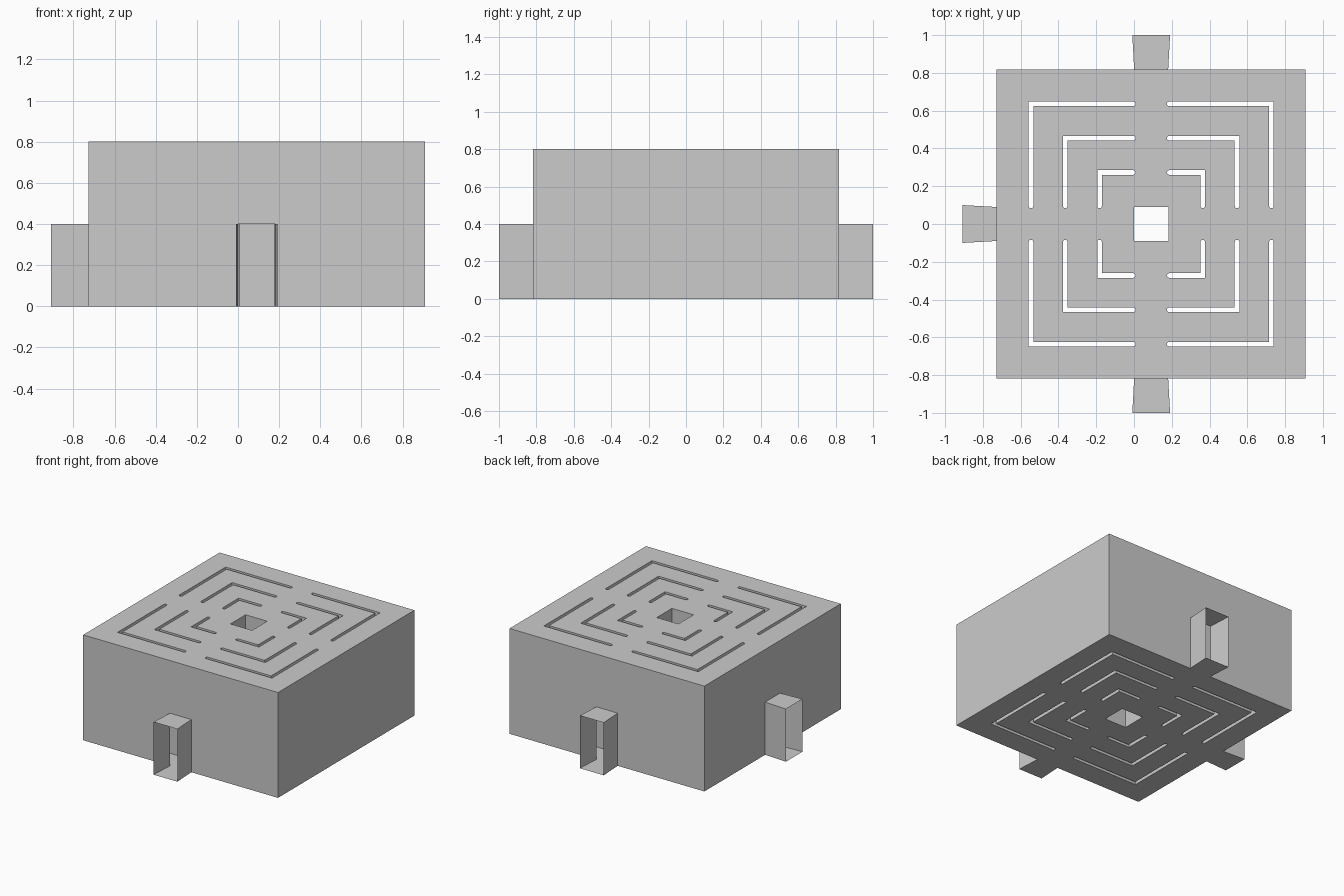
import bpy, bmesh

if "Cube" in bpy.data.objects:
    bpy.data.objects.remove(bpy.data.objects["Cube"])

CELL = 2 / 11            # maze grid unit
CX = CELL / 2            # centre of the chamber in x
R = 4.5 * CELL           # half width of the chamber
H, DOOR_H = 0.8, 0.4     # chamber and doorway heights
D, FLARE = 0.09, 0.1     # doorway half width at the wall and at its mouth


def make(name, bm):
    bmesh.ops.remove_doubles(bm, verts=bm.verts, dist=1e-5)
    bmesh.ops.recalc_face_normals(bm, faces=bm.faces)
    mesh = bpy.data.meshes.new(name)
    bm.to_mesh(mesh)
    bm.free()
    ob = bpy.data.objects.new(name, mesh)
    ob.location.x = CX
    bpy.context.collection.objects.link(ob)
    return ob


def pairs(loop):
    return zip(loop, loop[1:] + loop[:1])


def quad(bm, a, b, z0, z1):
    bm.faces.new([bm.verts.new(p) for p in
                  ((*a, z0), (*b, z0), (*b, z1), (*a, z1))])


def plate(name, loops, z):
    """Flat slab surface: outline filled around its holes."""
    bm = bmesh.new()
    edges = []
    for loop in loops:
        vs = [bm.verts.new((x, y, z)) for x, y in loop]
        edges += [bm.edges.new(e) for e in pairs(vs)]
    bmesh.ops.triangle_fill(bm, use_beauty=True, use_dissolve=False,
                            edges=edges, normal=(0, 0, 1))
    return make(name, bm)


def l_wall(r, sx, sy):
    """Outline of one L-shaped hollow wall with rounded ends."""
    w = 0.0125
    tip = [(0.096, w), (0.088, 0.010), (0.084, 0.005),
           (0.084, -0.005), (0.088, -0.010), (0.096, -w)]
    pts = [(r + w, r + w)] + [(t, r + o) for t, o in tip]
    pts += [(r - w, r - w)] + [(r + o, t) for t, o in reversed(tip)]
    return [(x * sx, y * sy) for x, y in pts]


# Plan outlines
outline = [(-R, -R), (-D, -R), (D, -R), (R, -R), (R, R), (D, R),
           (-D, R), (-R, R), (-R, D), (-R, -D)]
door_edges = (1, 5, 8)
h = CELL / 2
pillar = [(-h, -h), (h, -h), (h, h), (-h, h)]
slots = [l_wall(n * CELL, sx, sy) for n in (1.5, 2.5, 3.5)
         for sx in (1, -1) for sy in (1, -1)]

# Floor and ceiling
plate("floor", [outline, pillar] + slots, 0)
plate("ceiling", [outline, pillar] + slots, H)

# Outer walls, left open at the three doorways
bm = bmesh.new()
for i, (a, b) in enumerate(pairs(outline)):
    if i in door_edges:
        quad(bm, a, b, DOOR_H, H)
    else:
        quad(bm, a, b, 0, DOOR_H)
        quad(bm, a, b, DOOR_H, H)
make("outer_walls", bm)

# Central pillar and concentric inner walls
for name, loops in (("central_pillar", [pillar]), ("inner_walls", slots)):
    bm = bmesh.new()
    for loop in loops:
        for a, b in pairs(loop):
            quad(bm, a, b, 0, H)
    make(name, bm)

# Flared doorway tunnels, open at both ends
turns = {"front": lambda u, v: (u, -v), "back": lambda u, v: (-u, v),
         "left": lambda u, v: (-v, -u)}
for side, turn in turns.items():
    bm = bmesh.new()
    plan = [turn(-D, R), turn(-FLARE, R + CELL), turn(FLARE, R + CELL), turn(D, R)]
    for z in (0, DOOR_H):
        bm.faces.new([bm.verts.new((x, y, z)) for x, y in plan])
    quad(bm, plan[0], plan[1], 0, DOOR_H)
    quad(bm, plan[2], plan[3], 0, DOOR_H)
    make(side + "_doorway", bm)
